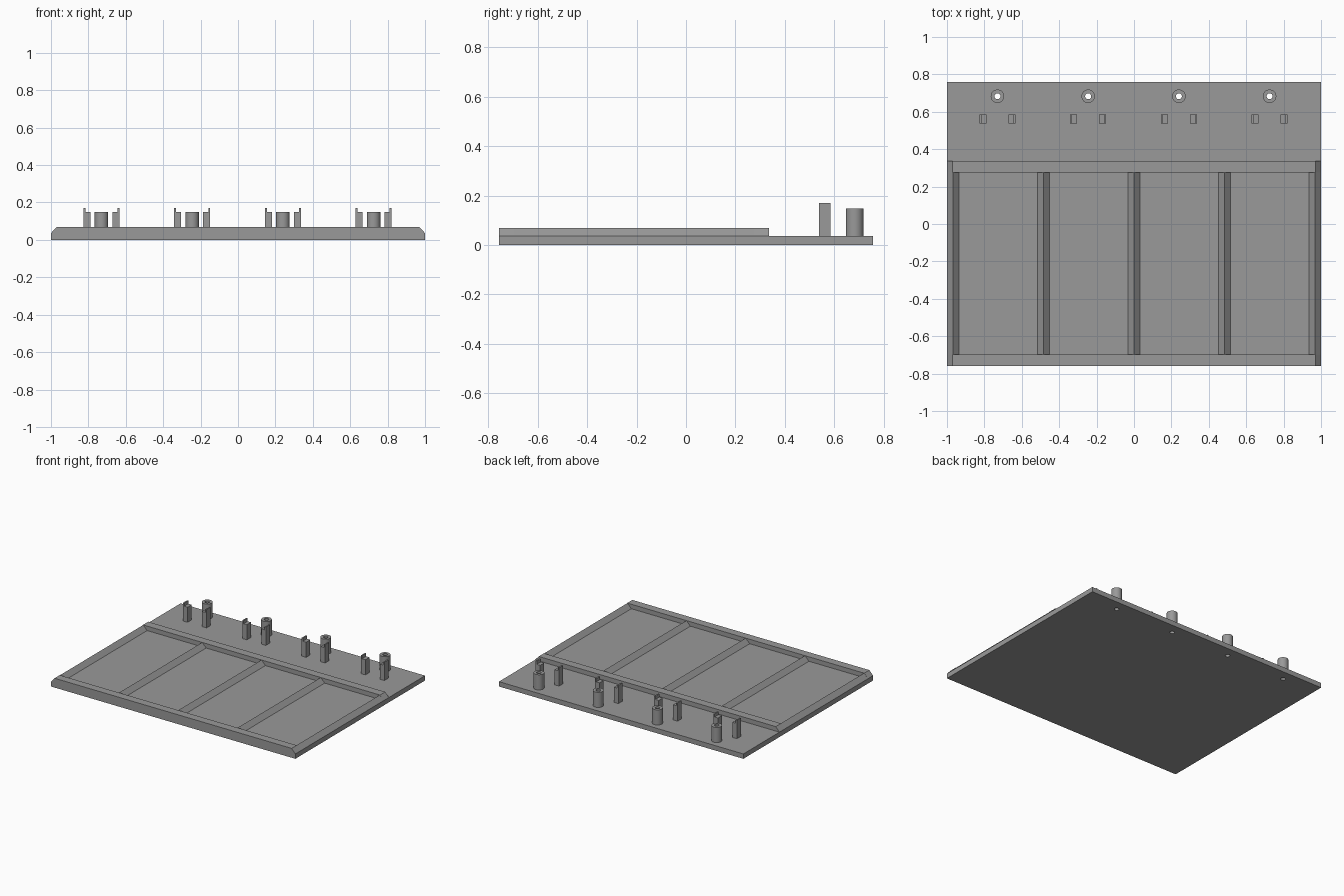
import bpy, bmesh, math

if "Cube" in bpy.data.objects:
    bpy.data.objects.remove(bpy.data.objects["Cube"])

grey = bpy.data.materials.new("mid_grey")
grey.diffuse_color = (0.32, 0.32, 0.32, 1)
grey.use_nodes = True
grey.node_tree.nodes["Principled BSDF"].inputs["Base Color"].default_value = grey.diffuse_color

PLATE = 0.036                       # plate thickness
RAIL = 0.069                        # top of the raised frame
BACK, FRONT = 0.758, -0.758
STATIONS = [-0.73, -0.245, 0.24, 0.725]
POST_Y = 0.683


def finish(name, bm):
    bmesh.ops.recalc_face_normals(bm, faces=bm.faces)
    mesh = bpy.data.meshes.new(name)
    bm.to_mesh(mesh)
    bm.free()
    mesh.materials.append(grey)
    obj = bpy.data.objects.new(name, mesh)
    bpy.context.collection.objects.link(obj)
    return obj


def extrude_y(name, profile, y0, y1):
    """Sweep an (x, z) outline from y0 to y1."""
    bm = bmesh.new()
    face = bm.faces.new([bm.verts.new((x, y0, z)) for x, z in profile])
    ext = bmesh.ops.extrude_face_region(bm, geom=[face])["geom"]
    verts = [v for v in ext if isinstance(v, bmesh.types.BMVert)]
    bmesh.ops.translate(bm, verts=verts, vec=(0, y1 - y0, 0))
    return finish(name, bm)


def tube(name, x, r_out, r_in, z0, z1, n=32):
    """Hollow post made of stacked rings."""
    bm = bmesh.new()
    rings = []
    for r, z in ((r_out, z0), (r_out, z1), (r_in, z1), (r_in, z0)):
        rings.append([bm.verts.new((x + r * math.cos(2 * math.pi * i / n),
                                    POST_Y + r * math.sin(2 * math.pi * i / n), z))
                      for i in range(n)])
    for k in range(4):
        a, b = rings[k], rings[(k + 1) % 4]
        for i in range(n):
            j = (i + 1) % n
            f = bm.faces.new((a[i], a[j], b[j], b[i]))
            f.smooth = k in (0, 2)
    bm.normal_update()
    for e in bm.edges:
        if len({f.smooth for f in e.link_faces}) > 1:
            e.smooth = False
    return finish(name, bm)


# Base plate
plate = extrude_y("base_plate", [(-1, 0), (1, 0), (1, PLATE), (-1, PLATE)], FRONT, BACK)

# Front and rear rails with chamfered ends
rail = [(-1, PLATE), (1, PLATE), (0.97, RAIL), (-0.97, RAIL)]
extrude_y("front_rail", rail, FRONT, -0.698)
extrude_y("rear_rail", rail, 0.275, 0.336)

# Triangular side ridges and dividers
for i, x in enumerate((-0.968, -0.485, 0, 0.485, 0.968)):
    name = "side_ridge" if i in (0, 4) else "divider"
    extrude_y(name, [(x - 0.032, PLATE), (x + 0.032, PLATE), (x, RAIL)], -0.698, 0.275)

# Hollow posts, each with a pair of stepped clips in front
for x in STATIONS:
    tube("post", x, 0.036, 0.016, PLATE, 0.148)
    for s in (-1, 1):
        steps = [(0.059, PLATE), (0.096, PLATE), (0.096, 0.171),
                 (0.086, 0.171), (0.086, 0.148), (0.059, 0.148)]
        extrude_y("clip", [(x + s * dx, z) for dx, z in steps], 0.538, 0.585)

# Holes through the plate under the posts
bm = bmesh.new()
for x in STATIONS:
    made = bmesh.ops.create_cone(bm, cap_ends=True, segments=32,
                                 radius1=0.016, radius2=0.016, depth=0.2)
    bmesh.ops.translate(bm, verts=made["verts"], vec=(x, POST_Y, 0))
cutter = finish("hole_cutter", bm)
cutter.hide_render = True
cut = plate.modifiers.new("holes", "BOOLEAN")
cut.operation = "DIFFERENCE"
cut.solver = "EXACT"
cut.object = cutter
